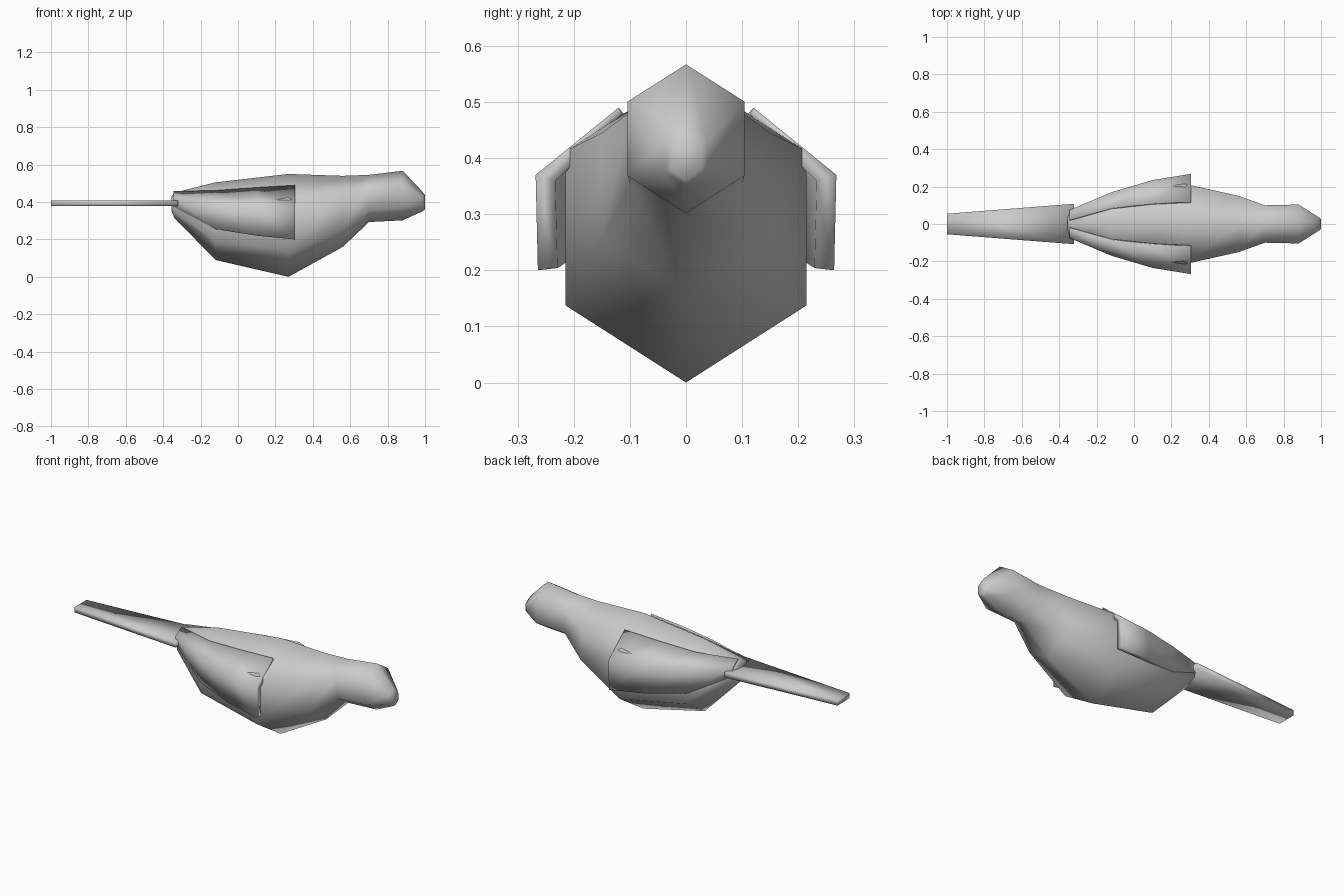
import bpy
import bmesh

cube = bpy.data.objects.get("Cube")
if cube:
    bpy.data.objects.remove(cube, do_unlink=True)

grey = bpy.data.materials.new("plain_grey")
grey.use_nodes = True
colour = (0.6, 0.6, 0.6, 1)
grey.diffuse_color = colour
grey.node_tree.nodes["Principled BSDF"].inputs["Base Color"].default_value = colour


def loft(name, rings):
    """Skin a closed, capped solid through rings of equal point count."""
    bm = bmesh.new()
    loops = [[bm.verts.new(p) for p in ring] for ring in rings]
    count = len(loops[0])
    for a, b in zip(loops, loops[1:]):
        for i in range(count):
            j = (i + 1) % count
            bm.faces.new((a[i], a[j], b[j], b[i]))
    bm.faces.new(loops[0])
    bm.faces.new(loops[-1])
    bmesh.ops.recalc_face_normals(bm, faces=bm.faces)
    for face in bm.faces:
        face.smooth = True
    mesh = bpy.data.meshes.new(name)
    bm.to_mesh(mesh)
    bm.free()
    mesh.materials.append(grey)
    obj = bpy.data.objects.new(name, mesh)
    bpy.context.collection.objects.link(obj)
    return obj


def hexagon(x, top, bottom, half):
    """Upright six-sided body section with a ridge and a keel."""
    q = (top - bottom) / 4
    return [(x, 0, top), (x, half, top - q), (x, half, bottom + q),
            (x, 0, bottom), (x, -half, bottom + q), (x, -half, top - q)]


# Body and head, from rump to beak: x, top, bottom, half width
body_sections = [
    (-0.355, 0.43, 0.35, 0.035), (-0.34, 0.45, 0.315, 0.07),
    (-0.12, 0.505, 0.09, 0.165), (0.27, 0.55, 0.0, 0.215),
    (0.56, 0.54, 0.16, 0.15), (0.70, 0.545, 0.293, 0.1),
    (0.88, 0.567, 0.302, 0.104), (0.985, 0.457, 0.35, 0.038),
    (1.0, 0.436, 0.36, 0.026),
]
loft("body", [hexagon(*s) for s in body_sections])

# Folded wings: x, top (y, z), shoulder (y, z), lower edge (y, z), thickness
wing_sections = [
    (-0.345, (0.02, 0.458), (0.075, 0.425), (0.07, 0.375), 0.012),
    (-0.12, (0.085, 0.462), (0.17, 0.395), (0.168, 0.255), 0.025),
    (0.10, (0.11, 0.478), (0.235, 0.38), (0.23, 0.22), 0.032),
    (0.305, (0.12, 0.49), (0.268, 0.37), (0.264, 0.2), 0.035),
]
for side, label in ((1, "back"), (-1, "front")):
    rings = []
    for x, top, mid, low, t in wing_sections:
        outline = [top, mid, low, (low[0] - t, low[1] + 0.004),
                   (mid[0] - t, mid[1] - t / 3), (top[0] - t / 6, top[1] - t / 3)]
        rings.append([(x, side * y, z) for y, z in outline])
    loft(label + "_wing", rings)

# Flat tapering tail
tail = []
for x, half in ((-1.0, 0.055), (-0.32, 0.108)):
    tail.append([(x, -half, 0.378), (x, half, 0.378),
                 (x, half, 0.408), (x, -half, 0.408)])
loft("tail", tail)
